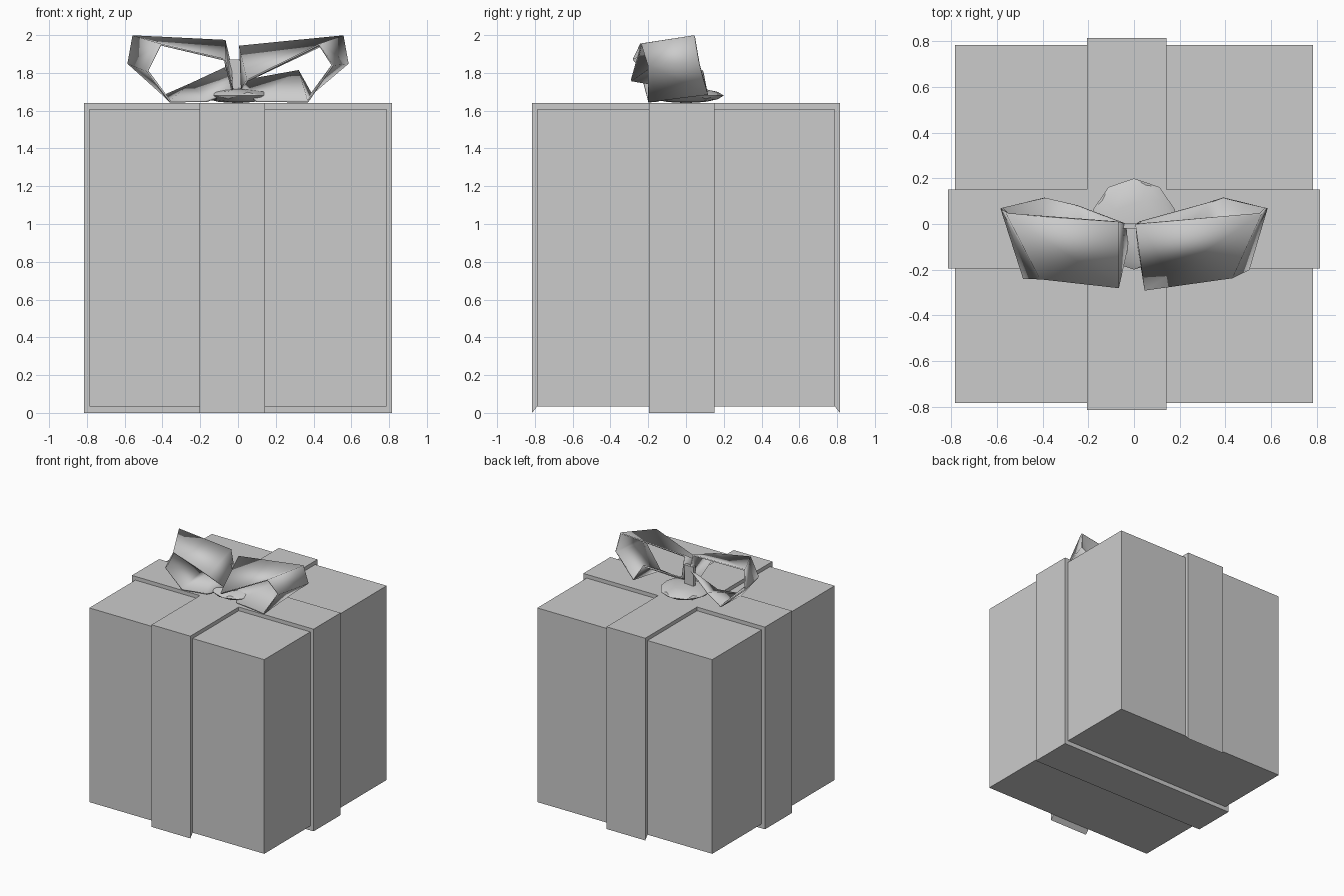
import bpy
import bmesh
import math
from mathutils import Vector

old = bpy.data.objects.get("Cube")
if old:
    bpy.data.objects.remove(old, do_unlink=True)

# One plain grey for everything
GREY = (0.6, 0.6, 0.6, 1.0)
grey = bpy.data.materials.new("plain_grey")
grey.use_nodes = True
grey.diffuse_color = GREY
grey.node_tree.nodes["Principled BSDF"].inputs["Base Color"].default_value = GREY


def finish(name, bm):
    """Turn a bmesh into a named, coloured object."""
    bmesh.ops.recalc_face_normals(bm, faces=bm.faces)
    mesh = bpy.data.meshes.new(name)
    bm.to_mesh(mesh)
    bm.free()
    mesh.materials.append(grey)
    obj = bpy.data.objects.new(name, mesh)
    bpy.context.collection.objects.link(obj)
    return obj


def block(name, low, high):
    """Axis-aligned box between two corners."""
    low, high = Vector(low), Vector(high)
    bm = bmesh.new()
    bmesh.ops.create_cube(bm, size=1)
    bmesh.ops.scale(bm, vec=high - low, verts=bm.verts)
    bmesh.ops.translate(bm, vec=(low + high) / 2, verts=bm.verts)
    return finish(name, bm)


def smooth(obj, angle):
    bpy.ops.object.select_all(action="DESELECT")
    obj.select_set(True)
    bpy.context.view_layer.objects.active = obj
    bpy.ops.object.shade_smooth_by_angle(angle=math.radians(angle))


def bow_loop(name, front, back):
    """Closed ribbon loop bridging a front and a back outline."""
    bm = bmesh.new()
    rings = [[bm.verts.new(p) for p in ring] for ring in (front, back)]
    count = len(front)
    for i in range(count):
        j = (i + 1) % count
        bm.faces.new((rings[0][i], rings[0][j], rings[1][j], rings[1][i]))
    obj = finish(name, bm)
    thick = obj.modifiers.new("thickness", "SOLIDIFY")
    thick.thickness = 0.012
    thick.offset = 0
    smooth(obj, 50)
    return obj


# Gift box
BOX, BAND, TOP = 0.785, 0.815, 1.64
block("gift_box", (-BOX, -BOX, 0.035), (BOX, BOX, 1.61))

# Ribbon wrapped all round from side to side
block("side_ribbon", (-BAND, -0.195, 0), (BAND, 0.152, TOP))

# Ribbon over front, top and back, with bevelled lower ends
profile = [(-BAND, 0), (-BAND, TOP), (BAND, TOP), (BAND, 0),
           (BOX, 0.037), (-BOX, 0.037)]
bm = bmesh.new()
face = bm.faces.new([bm.verts.new((-0.205, y, z)) for y, z in profile])
extruded = bmesh.ops.extrude_face_region(bm, geom=[face])
moved = [v for v in extruded["geom"] if isinstance(v, bmesh.types.BMVert)]
bmesh.ops.translate(bm, vec=(0.348, 0, 0), verts=moved)
finish("front_back_ribbon", bm)

# Bow loops
bow_loop("left_bow_loop",
         [(0.05, -0.29, 1.76), (0.43, -0.235, 1.95), (0.5, -0.2, 1.84),
          (0.37, -0.2, 1.65), (0.1, -0.16, 1.65), (0.02, -0.1, 1.72)],
         [(0.01, 0, 1.94), (0.555, 0.045, 1.995), (0.58, 0.07, 1.85),
          (0.39, 0.115, 1.69), (0.32, 0.09, 1.81), (0.03, 0.01, 1.76)])
bow_loop("right_bow_loop",
         [(-0.07, -0.28, 1.87), (-0.41, -0.24, 1.95), (-0.48, -0.24, 1.81),
          (-0.36, -0.2, 1.65), (-0.17, -0.16, 1.65), (-0.03, -0.1, 1.7)],
         [(-0.07, 0.01, 1.97), (-0.555, 0.045, 1.995), (-0.58, 0.07, 1.85),
          (-0.39, 0.115, 1.68), (-0.25, 0.08, 1.74), (-0.04, 0, 1.84)])

# Flattened knot under the loops
bm = bmesh.new()
bmesh.ops.create_icosphere(bm, subdivisions=2, radius=1)
bmesh.ops.scale(bm, vec=(0.19, 0.2, 0.04), verts=bm.verts)
bmesh.ops.translate(bm, vec=(0, 0, 1.68), verts=bm.verts)
smooth(finish("bow_knot", bm), 30)

# Small pinch of ribbon joining the loops
block("bow_pinch", (-0.07, -0.02, 1.7), (0.012, 0.005, 1.87))
